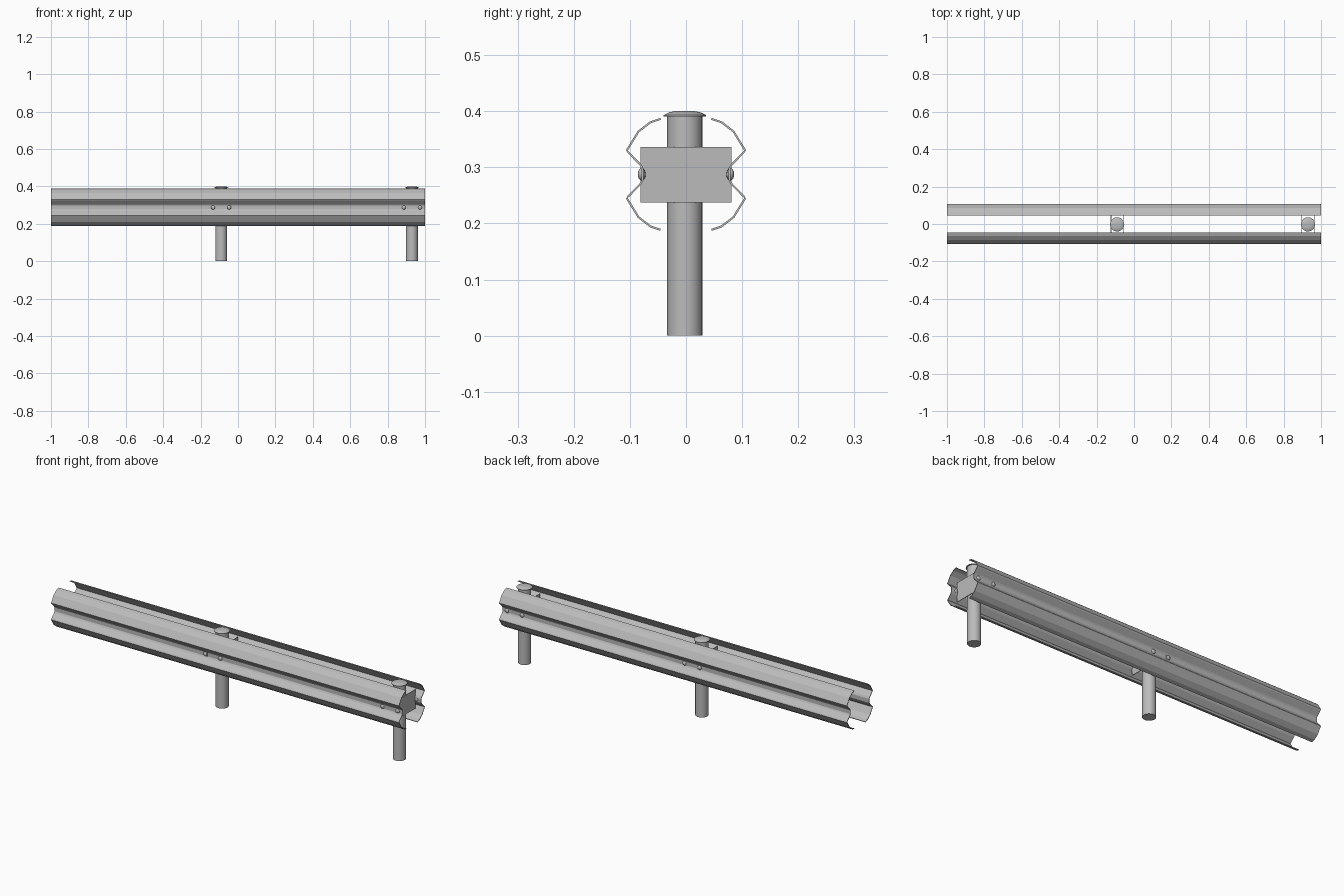
import bpy, bmesh, math
from mathutils import Matrix

if "Cube" in bpy.data.objects:
    bpy.data.objects.remove(bpy.data.objects["Cube"])

steel = bpy.data.materials.new("galvanised_grey")
steel.diffuse_color = (0.5, 0.5, 0.5, 1)
steel.use_nodes = True
steel.node_tree.nodes["Principled BSDF"].inputs["Base Color"].default_value = steel.diffuse_color


def make(name, bm, smooth=None):
    bmesh.ops.recalc_face_normals(bm, faces=bm.faces)
    mesh = bpy.data.meshes.new(name)
    bm.to_mesh(mesh)
    bm.free()
    mesh.materials.append(steel)
    ob = bpy.data.objects.new(name, mesh)
    bpy.context.collection.objects.link(ob)
    if smooth:
        bpy.ops.object.select_all(action='DESELECT')
        ob.select_set(True)
        bpy.context.view_layer.objects.active = ob
        bpy.ops.object.shade_smooth_by_angle(angle=math.radians(smooth))
    return ob


def box(name, x0, x1, y0, y1, z0, z1):
    bm = bmesh.new()
    m = Matrix.Translation(((x0 + x1) / 2, (y0 + y1) / 2, (z0 + z1) / 2))
    bmesh.ops.create_cube(bm, size=1, matrix=m @ Matrix.Diagonal((x1 - x0, y1 - y0, z1 - z0, 1)))
    return make(name, bm)


def lathe(name, x, y, profile, sides=24):
    """Stack rings of (radius, z) and cap both ends."""
    bm = bmesh.new()
    rings = [[bm.verts.new((x + r * math.cos(2 * math.pi * i / sides),
                            y + r * math.sin(2 * math.pi * i / sides), z))
              for i in range(sides)] for r, z in profile]
    for a, b in zip(rings, rings[1:]):
        for i in range(sides):
            j = (i + 1) % sides
            bm.faces.new((a[i], a[j], b[j], b[i]))
    bm.faces.new(rings[0])
    bm.faces.new(rings[-1])
    return make(name, bm, 30)


# Corrugated rail: upper half of the outer (y, z) outline, mirrored about the valley
MID = 0.2875
upper = [(0.046, 0.388), (0.064, 0.382), (0.086, 0.365), (0.107, 0.331),
         (0.1035, 0.325), (0.083, 0.304), (0.079, 0.297)]
outline = upper + [(y, 2 * MID - z) for y, z in reversed(upper)]


def inner_outline(pts, t):
    """Offset the outline towards the posts by the sheet thickness."""
    out = []
    for i, (y, z) in enumerate(pts):
        a, b = pts[max(i - 1, 0)], pts[min(i + 1, len(pts) - 1)]
        dy, dz = b[0] - a[0], b[1] - a[1]
        n = math.hypot(dy, dz)
        out.append((y + dz / n * t, z - dy / n * t))
    return out


def rail(name, side):
    bm = bmesh.new()
    section = outline + inner_outline(outline, 0.0035)[::-1]
    ends = [[bm.verts.new((x, side * y, z)) for y, z in section] for x in (-1, 1)]
    n = len(section)
    for i in range(n):
        j = (i + 1) % n
        bm.faces.new((ends[0][i], ends[0][j], ends[1][j], ends[1][i]))
    for e in ends:  # thin end faces as a strip of quads
        for i in range(n // 2 - 1):
            bm.faces.new((e[i], e[i + 1], e[n - 2 - i], e[n - 1 - i]))
    make(name, bm)


rail("front_rail", -1)
rail("back_rail", 1)

for n, px in enumerate((-0.09, 0.93), 1):
    # Round post with a low flared cap
    lathe(f"post_{n}", px, -0.002, [(0.0315, 0), (0.0315, 0.392)])
    lathe(f"post_cap_{n}", px, -0.002,
          [(0.038, 0.391), (0.038, 0.393), (0.028, 0.398), (0.018, 0.4)])
    for s in (-1, 1):
        # Spacer plates either side of the post
        x = px + s * 0.033
        box(f"spacer_plate_{n}", x - 0.0015, x + 0.0015, -0.081, 0.081, 0.237, 0.336)
        # Bolts in the rail valleys
        for side in (-1, 1):
            bm = bmesh.new()
            bmesh.ops.create_uvsphere(bm, u_segments=12, v_segments=8, radius=1,
                                      matrix=Matrix.Translation((px + s * 0.043, side * 0.079, MID))
                                      @ Matrix.Diagonal((0.011, 0.007, 0.011, 1)))
            make(f"bolt_{n}", bm, 40)
